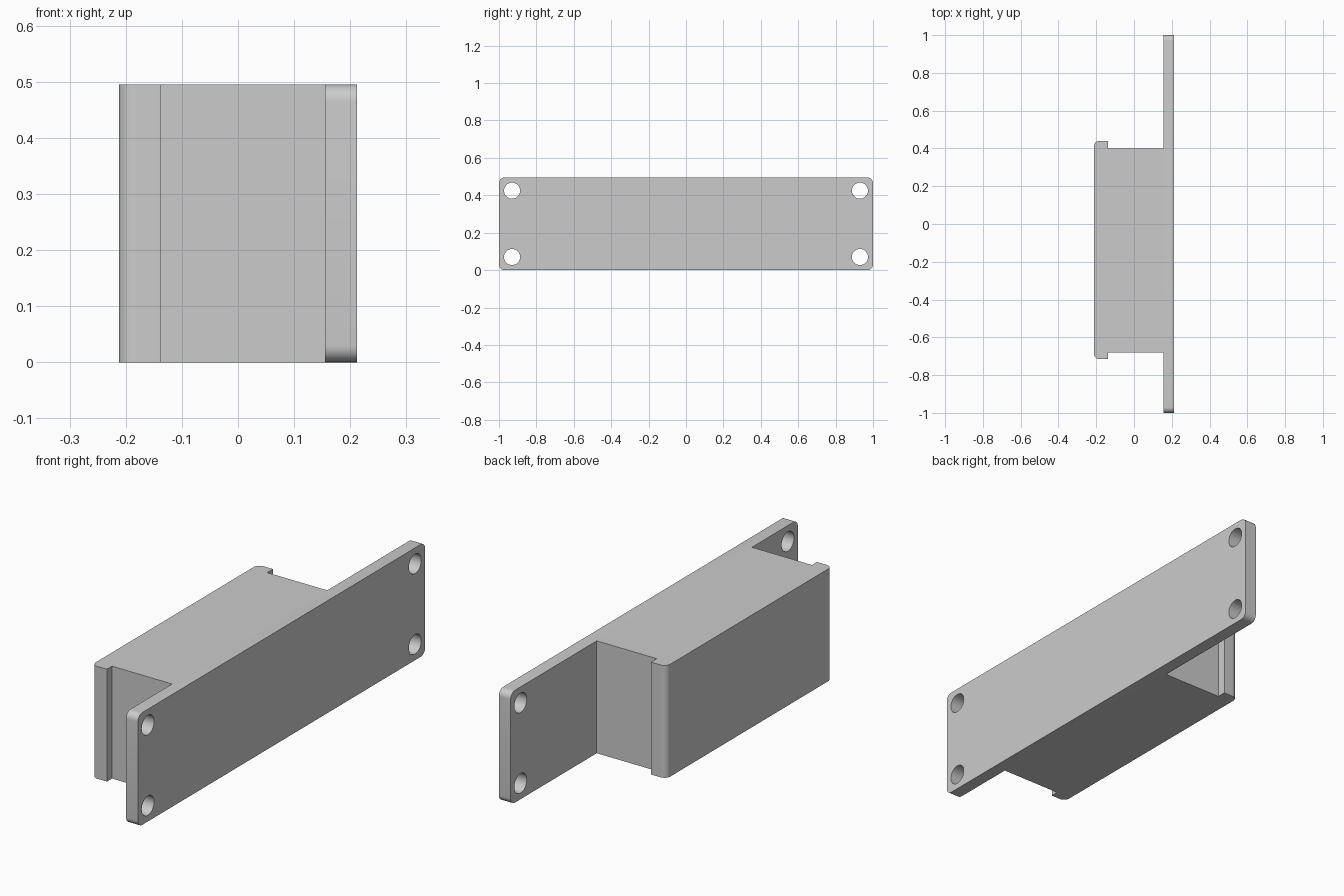
import bpy
import bmesh
from math import pi, radians
from mathutils import Matrix, Vector

if "Cube" in bpy.data.objects:
    bpy.data.objects.remove(bpy.data.objects["Cube"], do_unlink=True)

HEIGHT = 0.495
BACK, LIP, PLATE, FACE = -0.212, -0.138, 0.155, 0.212   # steps in depth along x

grey = bpy.data.materials.new("light grey")
grey.use_nodes = True
grey.diffuse_color = (0.6, 0.6, 0.6, 1)
grey.node_tree.nodes["Principled BSDF"].inputs["Base Color"].default_value = (0.6, 0.6, 0.6, 1)


def add_object(name, bm):
    bmesh.ops.recalc_face_normals(bm, faces=bm.faces[:])
    mesh = bpy.data.meshes.new(name)
    bm.to_mesh(mesh)
    bm.free()
    mesh.materials.append(grey)
    obj = bpy.data.objects.new(name, mesh)
    bpy.context.collection.objects.link(obj)
    return obj


def round_edges(bm, test, radius):
    edges = [e for e in bm.edges if test(*(v.co for v in e.verts))]
    bmesh.ops.bevel(bm, geom=edges, offset=radius, segments=8,
                    profile=0.5, affect='EDGES')


# Outline of block, lip and mounting plate, extruded upward
outline = [(FACE, -1), (FACE, 1), (PLATE, 1), (PLATE, 0.40), (LIP, 0.40), (LIP, 0.44),
           (BACK, 0.44), (BACK, -0.715), (LIP, -0.715), (LIP, -0.68),
           (PLATE, -0.68), (PLATE, -1)]
bm = bmesh.new()
base = bm.faces.new([bm.verts.new((x, y, 0)) for x, y in outline])
top = bmesh.ops.extrude_face_region(bm, geom=[base])["geom"]
bmesh.ops.translate(bm, vec=(0, 0, HEIGHT),
                    verts=[v for v in top if isinstance(v, bmesh.types.BMVert)])

# Rounded plate corners, then rounded vertical edges of the lip
round_edges(bm, lambda a, b: abs(a.y) > 0.99 and abs(b.y) > 0.99
            and abs(a.x - b.x) > 0.01 and abs(a.z - b.z) < 0.01, 0.03)
round_edges(bm, lambda a, b: a.x < BACK + 0.001 and b.x < BACK + 0.001
            and abs(a.z - b.z) > 0.1, 0.028)
housing = add_object("flanged_housing", bm)

# Screw holes through the plate corners
bm = bmesh.new()
for y in (-0.93, 0.93):
    for z in (0.07, HEIGHT - 0.07):
        place = Matrix.Translation(Vector((0.18, y, z))) @ Matrix.Rotation(pi / 2, 4, 'Y')
        bmesh.ops.create_cone(bm, cap_ends=True, segments=40, radius1=0.043,
                              radius2=0.043, depth=0.2, matrix=place)
cutter = add_object("screw_hole_cutter", bm)
cutter.hide_render = True

holes = housing.modifiers.new("screw holes", 'BOOLEAN')
holes.operation = 'DIFFERENCE'
holes.solver = 'EXACT'
holes.object = cutter

bpy.ops.object.select_all(action='DESELECT')
housing.select_set(True)
bpy.context.view_layer.objects.active = housing
bpy.ops.object.modifier_apply(modifier=holes.name)
bpy.data.objects.remove(cutter, do_unlink=True)
bpy.ops.object.shade_smooth_by_angle(angle=radians(30))
